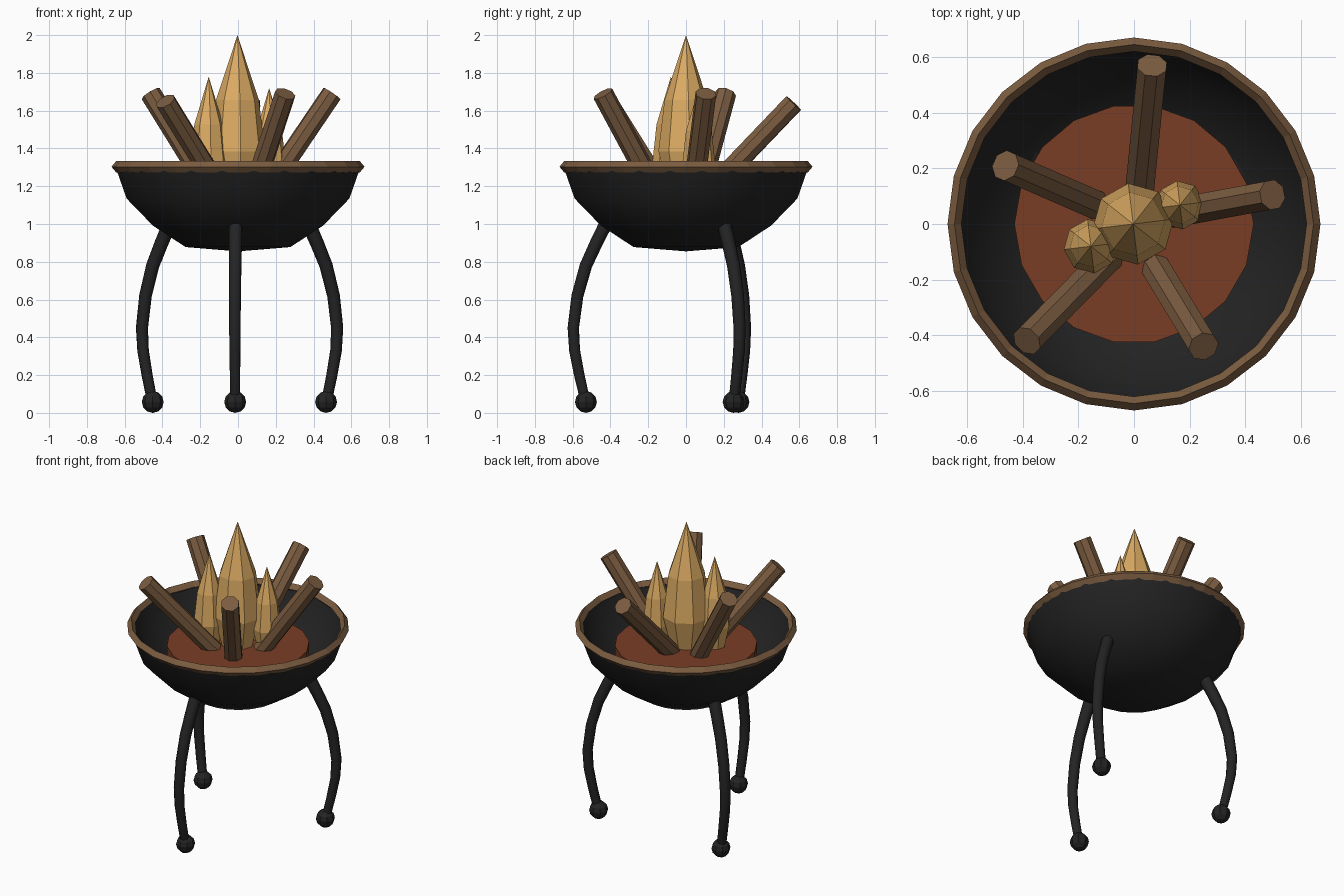
import bpy, bmesh, math
from mathutils import Vector, Matrix

if "Cube" in bpy.data.objects:
    bpy.data.objects.remove(bpy.data.objects["Cube"])


def material(name, rgb):
    m = bpy.data.materials.new(name)
    m.diffuse_color = (*rgb, 1)
    m.use_nodes = True
    m.node_tree.nodes["Principled BSDF"].inputs["Base Color"].default_value = m.diffuse_color
    return m


BLACK = material("black_iron", (0.017, 0.017, 0.017))
BROWN = material("brown_wood", (0.20, 0.108, 0.052))
EMBER = material("ember_red", (0.19, 0.047, 0.018))
GOLD = material("flame_gold", (0.72, 0.41, 0.125))


def finish(name, bm, mat, smooth=None):
    bmesh.ops.recalc_face_normals(bm, faces=bm.faces)
    me = bpy.data.meshes.new(name)
    bm.to_mesh(me)
    bm.free()
    ob = bpy.data.objects.new(name, me)
    bpy.context.collection.objects.link(ob)
    me.materials.append(mat)
    if smooth:
        bpy.ops.object.select_all(action='DESELECT')
        ob.select_set(True)
        bpy.context.view_layer.objects.active = ob
        bpy.ops.object.shade_smooth_by_angle(angle=math.radians(smooth))
    return ob


def skin(bm, rings, closed=False):
    """Join vertex rings (a one-vertex ring is a pole); cap open ends."""
    pairs = list(zip(rings, rings[1:]))
    if closed:
        pairs.append((rings[-1], rings[0]))
    for a, b in pairs:
        n = max(len(a), len(b))
        for i in range(n):
            j = (i + 1) % n
            quad = [a[i % len(a)], a[j % len(a)], b[j % len(b)], b[i % len(b)]]
            bm.faces.new(list(dict.fromkeys(quad)))
    if not closed:
        for r in (rings[0], rings[-1]):
            if len(r) > 2:
                bm.faces.new(r)


def lathe(name, profile, sides, mat, centre=(0, 0), turn=0, smooth=None, closed=False):
    bm = bmesh.new()
    rings = []
    for r, z in profile:
        n = 1 if r == 0 else sides
        rings.append([bm.verts.new((centre[0] + r * math.cos(turn + math.tau * i / n),
                                    centre[1] + r * math.sin(turn + math.tau * i / n), z))
                      for i in range(n)])
    skin(bm, rings, closed)
    return finish(name, bm, mat, smooth)


def tube(name, path, radii, sides, side_dir, mat, smooth=None):
    bm = bmesh.new()
    rings = []
    for k, (p, r) in enumerate(zip(path, radii)):
        t = (path[min(k + 1, len(path) - 1)] - path[max(k - 1, 0)]).normalized()
        n = t.cross(side_dir).normalized()
        ring = []
        for i in range(sides):
            a = math.tau * (i + 0.5) / sides
            ring.append(bm.verts.new(p + r * (math.cos(a) * side_dir + math.sin(a) * n)))
        rings.append(ring)
    skin(bm, rings)
    return finish(name, bm, mat, smooth)


# Bowl: thin rounded shell, outside then inside
lathe("bowl", [(0, 0.855), (0.28, 0.878), (0.455, 0.992), (0.595, 1.135), (0.655, 1.305),
               (0.63, 1.305), (0.57, 1.148), (0.435, 1.015), (0.27, 0.905), (0, 0.88)],
      24, BLACK, turn=math.tau / 48, smooth=50)

# Rim: diamond-section ring
lathe("rim", [(0.67, 1.303), (0.645, 1.333), (0.62, 1.303), (0.645, 1.273)],
      24, BROWN, closed=True)

# Ember bed
lathe("ember_bed", [(0.43, 1.11), (0.43, 1.19)], 18, EMBER)

# Flames: base centre, radius, tip height
FLAMES = {"flame_middle": (-0.003, 0.0, 0.147, 2.0),
          "flame_left": (-0.155, -0.08, 0.098, 1.78),
          "flame_right": (0.165, 0.068, 0.088, 1.72)}
for name, (x, y, r, top) in FLAMES.items():
    h = top - 1.18
    lathe(name, [(r * 0.65, 1.18), (r, 1.18 + h * 0.25), (r * 0.78, 1.18 + h * 0.58), (0, top)],
          8, GOLD, centre=(x, y), turn=0.12)

# Logs leaning outward: foot and end of each
LOGS = [((0.02, 0.12, 1.17), (0.065, 0.57, 1.64)),
        ((-0.14, 0.07, 1.17), (-0.462, 0.21, 1.69)),
        ((-0.09, -0.12, 1.17), (-0.385, -0.42, 1.65)),
        ((0.08, -0.16, 1.17), (0.25, -0.44, 1.69)),
        ((0.145, 0.04, 1.17), (0.497, 0.105, 1.69))]
for k, (foot, end) in enumerate(LOGS):
    a, b = Vector(foot), Vector(end)
    side = (b - a).cross(Vector((0, 0, 1))).normalized()
    tube(f"log_{k + 1}", [a, b], [0.056, 0.056], 8, side, BROWN)

# Curved legs with ball feet
LEG = [(0.535, 0.07), (0.565, 0.2), (0.59, 0.33), (0.597, 0.45),
       (0.575, 0.62), (0.53, 0.78), (0.475, 0.9), (0.42, 1.01)]
for k in range(3):
    az = math.radians(-91.6 + 120 * k)
    out = Vector((math.cos(az), math.sin(az), 0))
    side = Vector((-math.sin(az), math.cos(az), 0))
    path = [out * r + Vector((0, 0, z)) for r, z in LEG]
    radii = [0.028 + 0.010 * i / (len(LEG) - 1) for i in range(len(LEG))]
    tube(f"leg_{k + 1}", path, radii, 8, side, BLACK, smooth=50)
    bm = bmesh.new()
    bmesh.ops.create_uvsphere(bm, u_segments=8, v_segments=6, radius=0.058,
                              matrix=Matrix.Translation(out * 0.53 + Vector((0, 0, 0.058))))
    finish(f"foot_{k + 1}", bm, BLACK)
